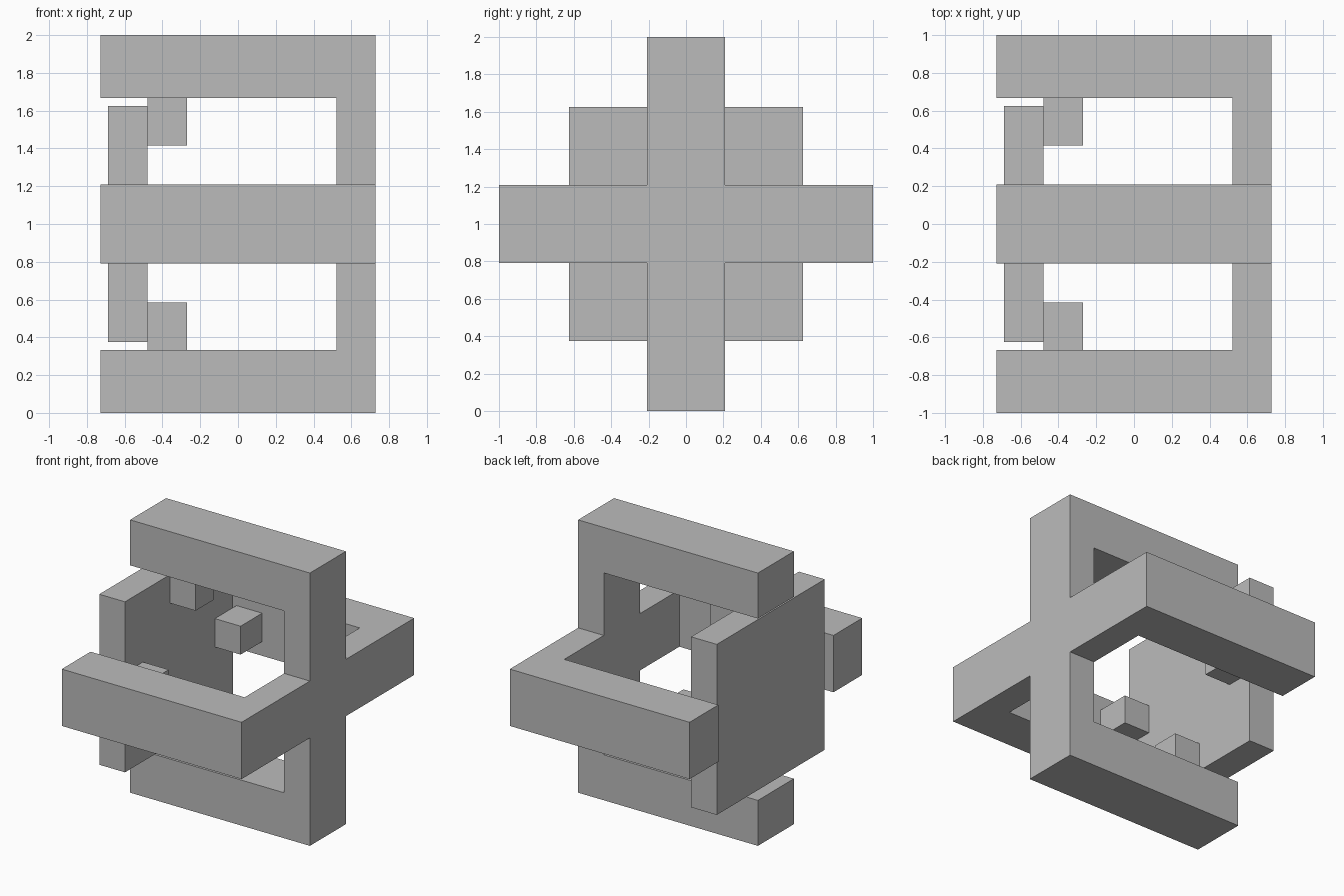
import bpy, bmesh
from math import pi
from mathutils import Matrix, Vector

cube = bpy.data.objects.get("Cube")
if cube:
    bpy.data.objects.remove(cube, do_unlink=True)

U = 1 / 24                      # design module
CENTRE = Vector((0, 0, 1))

grey = bpy.data.materials.new("plain_grey")
grey.use_nodes = True
colour = (0.5, 0.5, 0.5, 1)
grey.diffuse_color = colour
grey.node_tree.nodes["Principled BSDF"].inputs["Base Color"].default_value = colour


def add_box(bm, lo, hi):
    """Box between two corners, given in modules around the centre."""
    lo, hi = Vector(lo) * U, Vector(hi) * U
    mat = Matrix.Translation((lo + hi) / 2) @ Matrix.Diagonal((*(hi - lo), 1))
    bmesh.ops.create_cube(bm, size=1, matrix=mat)


def finish(bm, name):
    bmesh.ops.recalc_face_normals(bm, faces=bm.faces[:])
    mesh = bpy.data.meshes.new(name)
    bm.to_mesh(mesh)
    bm.free()
    mesh.materials.append(grey)
    obj = bpy.data.objects.new(name, mesh)
    obj.location = CENTRE
    bpy.context.collection.objects.link(obj)
    return obj


def extrude(bm, face, offset):
    """Extrude one face by an offset in modules and return the new cap."""
    cap = bmesh.ops.extrude_discrete_faces(bm, faces=[face])["faces"][0]
    bmesh.ops.translate(bm, verts=cap.verts[:], vec=Vector(offset) * U)
    return cap


def facing(faces, direction):
    return max(faces, key=lambda f: f.normal.dot(direction))


# Cross-shaped frame: four spokes, each turning into a long arm
bm = bmesh.new()
add_box(bm, (12.5, -5, -5), (17.5, 5, 5))
bm.normal_update()
for d in [Vector(v) for v in ((0, 1, 0), (0, -1, 0), (0, 0, 1), (0, 0, -1))]:
    spoke = extrude(bm, facing(bm.faces, d), d * 11)
    elbow = extrude(bm, spoke, d * 8)
    bm.normal_update()
    sides = [f for e in elbow.edges for f in e.link_faces if f is not elbow]
    extrude(bm, facing(sides, Vector((-1, 0, 0))), (-30, 0, 0))
    bm.normal_update()
bmesh.ops.dissolve_limit(bm, angle_limit=0.01, verts=bm.verts[:], edges=bm.edges[:])
finish(bm, "cross_frame")

# Square plate held between the arm ends
bm = bmesh.new()
add_box(bm, (-16.5, -15, -15), (-11.5, 15, 15))
finish(bm, "square_plate")

# Stop blocks on the inner side of each arm
for i, side in enumerate(("top", "front", "bottom", "back")):
    bm = bmesh.new()
    add_box(bm, (-11.5, -2.5, 10), (-6.5, 2.5, 16))
    bmesh.ops.rotate(bm, verts=bm.verts[:], matrix=Matrix.Rotation(i * pi / 2, 3, "X"))
    finish(bm, side + "_stop_block")
